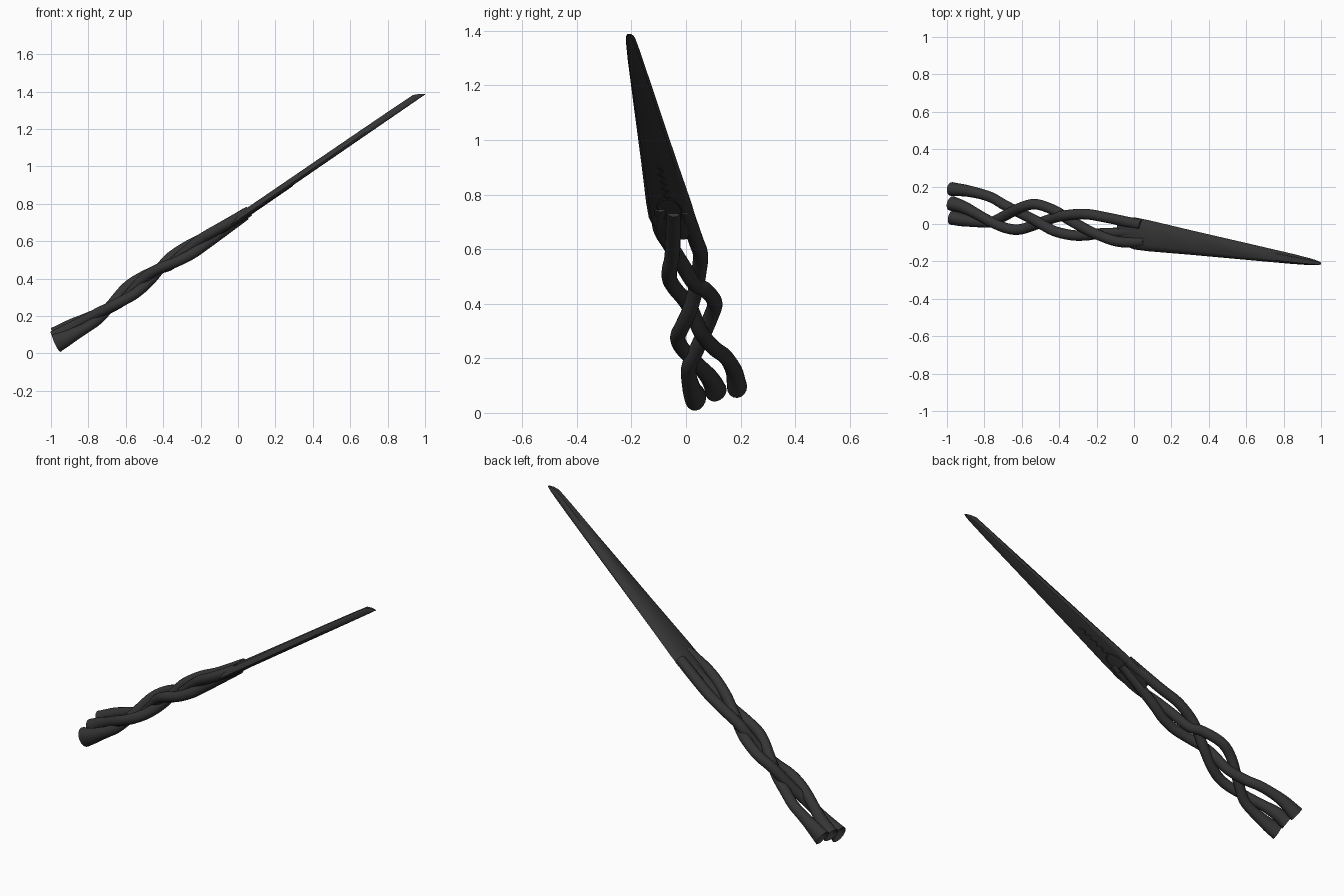
import bpy, bmesh, math
from mathutils import Vector

if "Cube" in bpy.data.objects:
    bpy.data.objects.remove(bpy.data.objects["Cube"])

mat = bpy.data.materials.new("dark_wood")
mat.diffuse_color = (0.035, 0.035, 0.035, 1)
mat.use_nodes = True
mat.node_tree.nodes["Principled BSDF"].inputs["Base Color"].default_value = mat.diffuse_color


def loft(name, rings, cap_start=True, angle=40):
    """Skin a list of equal-length point rings and cap the ends."""
    bm = bmesh.new()
    vr = [[bm.verts.new(p) for p in ring] for ring in rings]
    n = len(vr[0])
    for a, b in zip(vr, vr[1:]):
        for i in range(n):
            j = (i + 1) % n
            bm.faces.new((a[i], a[j], b[j], b[i]))
    if cap_start:
        bm.faces.new(vr[0])
    bm.faces.new(vr[-1])
    bmesh.ops.recalc_face_normals(bm, faces=bm.faces)
    me = bpy.data.meshes.new(name)
    bm.to_mesh(me)
    bm.free()
    ob = bpy.data.objects.new(name, me)
    bpy.context.collection.objects.link(ob)
    me.materials.append(mat)
    bpy.context.view_layer.objects.active = ob
    ob.select_set(True)
    bpy.ops.object.shade_smooth_by_angle(angle=math.radians(angle))
    ob.select_set(False)
    return ob


def spline(pts, steps):
    """Catmull-Rom curve through the points."""
    p = [Vector(q) for q in pts]
    p = [2 * p[0] - p[1]] + p + [2 * p[-1] - p[-2]]
    out = []
    for i in range(1, len(p) - 2):
        a, b, c, d = p[i - 1:i + 3]
        for k in range(steps):
            t = k / steps
            out.append(0.5 * (2 * b + (c - a) * t + (2 * a - 5 * b + 4 * c - d) * t * t
                              + (3 * b - a - 3 * c + d) * t ** 3))
    return out + [p[-2]]


def tube(name, pts, radius, flare=(0, 0), sides=16, steps=6):
    """Round strand whose first end flares to a cupped opening."""
    path = spline(pts, steps)
    rings = []
    start = path[0]

    def ring(i, scale=1.0, shift=0.0):
        t = (path[min(i + 1, len(path) - 1)] - path[max(i - 1, 0)]).normalized()
        v = t.cross(Vector((0, 1, 0))).normalized()
        u = v.cross(t)
        f = max(0, 1 - (path[i] - start).length / 0.2) ** 1.5
        ru, rv = (radius + flare[0] * f) * scale, (radius + flare[1] * f) * scale
        return [path[i] + t * shift + u * ru * math.cos(2 * math.pi * k / sides)
                + v * rv * math.sin(2 * math.pi * k / sides) for k in range(sides)]

    if flare[0]:
        rings += [ring(0, 0.3, 0.03), ring(0, 0.8, 0.012)]
    rings += [ring(i) for i in range(len(path))]
    return loft(name, rings)


# Three braided handle strands
tube("strand_left", [
    (-.972, .035, .055), (-.9, .02, .09), (-.77, .01, .165), (-.69, .045, .245),
    (-.6, .09, .35), (-.52, .105, .405), (-.42, .07, .452), (-.36, .03, .475),
    (-.28, -.015, .545), (-.2, -.055, .61), (-.08, -.095, .68), (.06, -.095, .76)],
    .028, (.012, .024))
tube("strand_middle", [
    (-.975, .11, .08), (-.9, .085, .13), (-.77, .015, .205), (-.69, -.02, .245),
    (-.62, -.03, .28), (-.55, -.012, .32), (-.48, .015, .38), (-.42, .035, .45),
    (-.36, .047, .515), (-.26, .053, .58), (-.15, .035, .635), (.04, -.005, .75)],
    .028, (.012, .018))
tube("strand_right", [
    (-.975, .187, .095), (-.88, .175, .155), (-.77, .145, .205), (-.69, .1, .24),
    (-.6, .055, .295), (-.53, .02, .375), (-.48, -.01, .42), (-.42, -.04, .455),
    (-.33, -.06, .49), (-.25, -.06, .53), (-.17, -.05, .585), (.04, -.045, .74)],
    .028, (.009, .02))


def under(x):
    return .697 + .687 * x


# Tapering blade: x, half width, vertical thickness
stations = [(-.09, .045, .03), (-.05, .074, .042), (0, .086, .048), (.08, .083, .048),
            (.3, .066, .047), (.6, .045, .046), (.85, .027, .044), (.935, .019, .042),
            (.97, .014, .024), (.99, .009, .01), (1, .004, .002)]
profile = [(-1, .35), (-.85, .06), (-.6, 0), (.6, 0), (.85, .06), (1, .35),
           (.85, .7), (.45, 1), (-.65, 1), (-.9, .75)]
loft("blade", [[(x, -.05 - .161 * x + w * a, under(x) + h * b) for a, b in profile]
               for x, w, h in stations], angle=35)


# Shallow carving on the underside of the blade
def carve(x, dy):
    return (x, -.05 - .161 * x + dy, under(x) + .001)


tube("carved_ring", [carve(.07 + .055 * math.cos(a * math.pi / 6), .042 * math.sin(a * math.pi / 6))
                     for a in range(13)], .004, sides=8, steps=3)
tube("carved_vine", [carve(.13 + .018 * i, .009 * (-1) ** i) for i in range(10)],
     .004, sides=8, steps=3)
